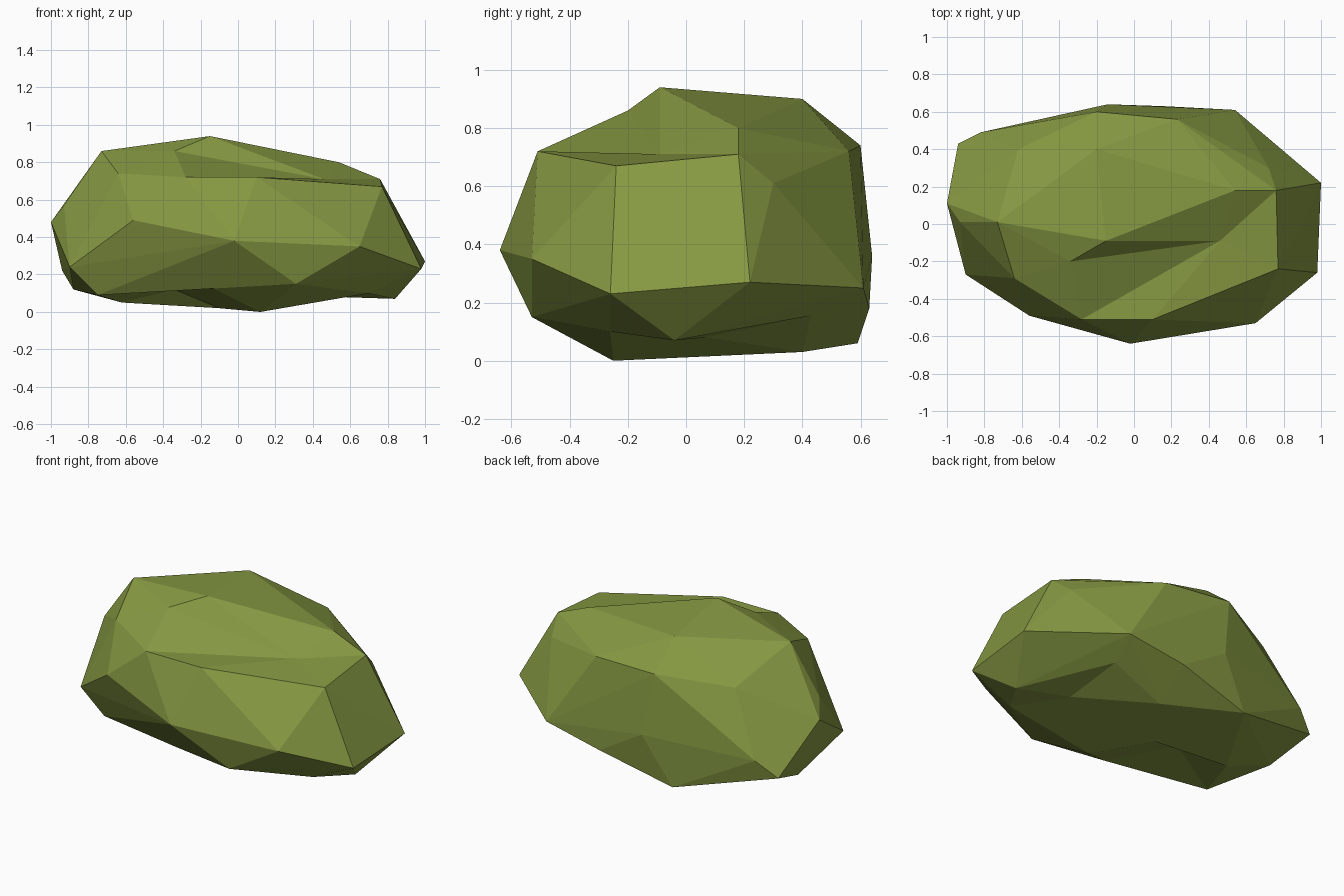
import bpy
import bmesh

# Remove the default cube
default_cube = bpy.data.objects.get("Cube")
if default_cube:
    bpy.data.objects.remove(default_cube, do_unlink=True)


def flat_material(name, colour):
    material = bpy.data.materials.new(name)
    material.use_nodes = True
    material.diffuse_color = colour
    for node in material.node_tree.nodes:
        if node.type == "BSDF_PRINCIPLED":
            node.inputs["Base Color"].default_value = colour
    return material


def sink(bm, rim, low_point):
    """Replace the faces inside a rim with slopes down to one sunken point."""
    inside = [face for face in bm.faces if set(rim).issuperset(face.verts)]
    bmesh.ops.delete(bm, geom=inside, context="FACES_ONLY")
    loose_edges = [edge for edge in bm.edges if not edge.link_faces]
    bmesh.ops.delete(bm, geom=loose_edges, context="EDGES")
    open_edges = [edge for edge in bm.edges if len(edge.link_faces) == 1]
    low_vert = bm.verts.new(low_point)
    for edge in open_edges:
        bm.faces.new((edge.verts[0], edge.verts[1], low_vert))


# Corners of the rim around the front shelf
shelf_rim = [
    (-.34, -.2, .86), (-.15, -.09, .94), (.54, .18, .8), (.76, .18, .71),
    (.77, -.24, .67), (.1, -.51, .72), (-.28, -.51, .72),
]
# Remaining corners of the crown
crown = [
    (-.64, -.29, .74), (-.73, .01, .86), (-.2, .4, .9), (-.2, .6, .74),
    (.23, .56, .72), (.72, .3, .61), (-.62, .4, .69),
]
# Widest corners around the middle
belt = [
    (-1, .11, .48), (-.93, .01, .57), (-.9, -.27, .24), (-.56, -.49, .49),
    (-.02, -.64, .38), (.65, -.53, .35), (.98, -.26, .23), (1, .22, .27),
    (.54, .61, .25), (-.14, .64, .36), (-.82, .49, .32), (-.94, .43, .22),
]
# Lower corners that meet the sides
skirt = [(-.88, .15, .12), (-.32, .59, .06), (.16, .63, .18), (.31, -.53, .15)]
# Corners around the two hollows underneath, which share the lowest corner
foot = [(.12, -.25, 0)]
left_hollow = [(.7, -.26, .1), (.84, -.04, .07), (.5, .43, .155), (.15, .4, .03)]
right_hollow = [(-.1, .07, .02), (-.62, .08, .05), (-.75, -.25, .09), (-.13, -.42, .125)]

# Wrap all the corners in a faceted boulder
bm = bmesh.new()
bands = (shelf_rim, crown, belt, skirt, foot, left_hollow, right_hollow)
verts = [[bm.verts.new(point) for point in band] for band in bands]
bmesh.ops.convex_hull(bm, input=bm.verts[:], use_existing_faces=False)

# Cut the crevice on top and the hollows underneath
shelf_verts, foot_verts, left_verts, right_verts = verts[0], verts[4], verts[5], verts[6]
sink(bm, shelf_verts, (.46, -.09, .71))
sink(bm, foot_verts + left_verts, (.53, .07, .08))
sink(bm, foot_verts + right_verts, (-.34, -.02, .12))
stray = [vert for vert in bm.verts if not vert.link_faces]
bmesh.ops.delete(bm, geom=stray, context="VERTS")
bmesh.ops.recalc_face_normals(bm, faces=bm.faces[:])

# Flat-shaded mossy boulder
mesh = bpy.data.meshes.new("boulder")
bm.to_mesh(mesh)
bm.free()
mesh.materials.append(flat_material("moss green", (.24, .32, .055, 1)))
boulder = bpy.data.objects.new("boulder", mesh)
bpy.context.collection.objects.link(boulder)
